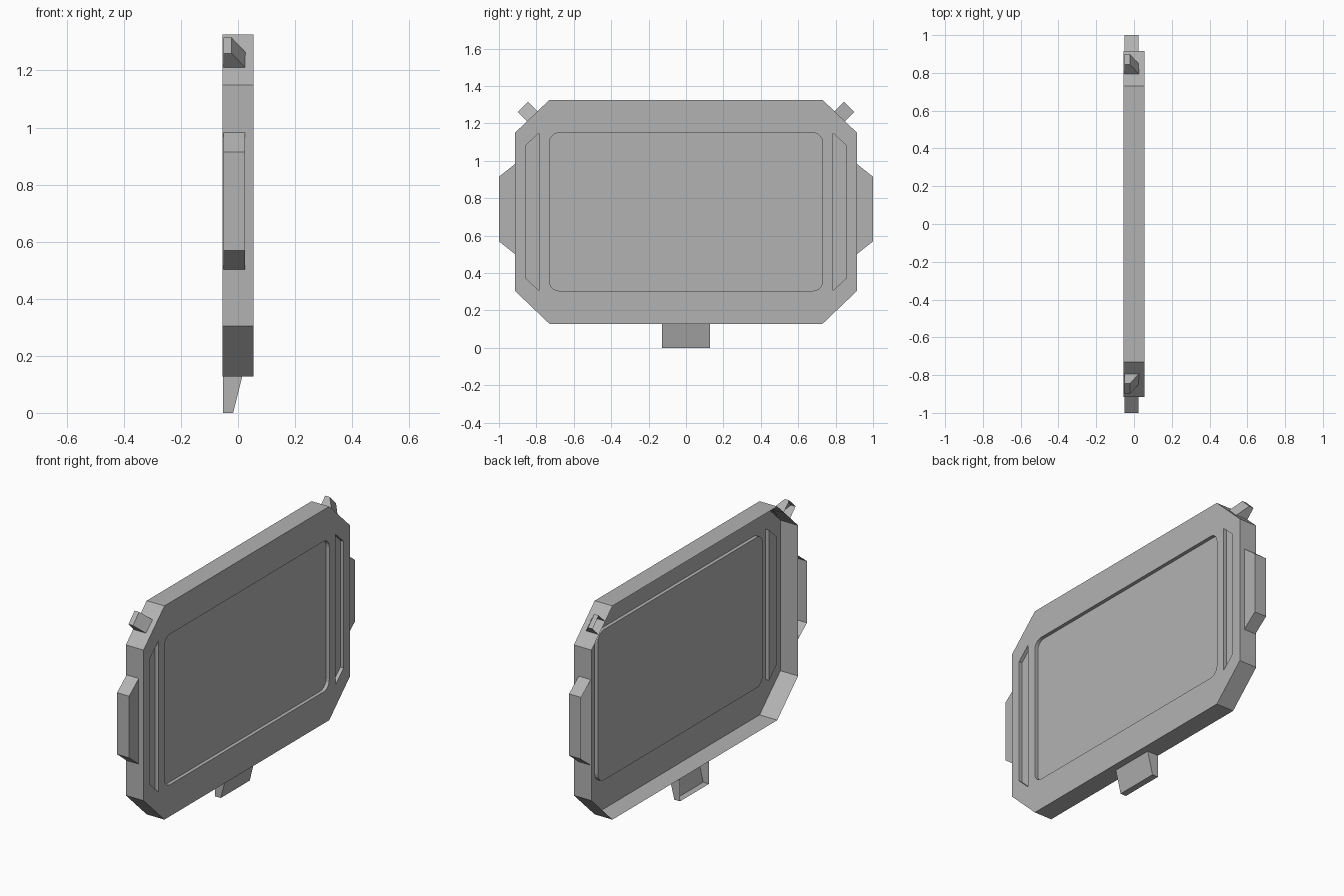
import bpy, bmesh, math
from mathutils import Vector

cube = bpy.data.objects.get("Cube")
if cube:
    bpy.data.objects.remove(cube, do_unlink=True)

grey = bpy.data.materials.new("plain grey")
grey.use_nodes = True
colour = (0.45, 0.45, 0.45, 1)
grey.diffuse_color = colour
grey.node_tree.nodes["Principled BSDF"].inputs["Base Color"].default_value = colour

BACK, FRONT, DEPTH = -0.055, 0.055, 0.02
MID = 0.727  # height of the panel centre


def finish(name, bm):
    mesh = bpy.data.meshes.new(name)
    bm.to_mesh(mesh)
    bm.free()
    mesh.materials.append(grey)
    obj = bpy.data.objects.new(name, mesh)
    bpy.context.collection.objects.link(obj)
    return obj


def ring(bm, points, x):
    """Closed loop of vertices in the plane of the panel."""
    return [bm.verts.new((x, y, z + MID)) for y, z in points]


def bridge(bm, a, b):
    for i in range(len(a)):
        j = (i + 1) % len(a)
        bm.faces.new((a[i], a[j], b[j], b[i]))


def rounded_rect(hy, hz, r, steps=5):
    pts = []
    for k, (sy, sz) in enumerate(((1, 1), (-1, 1), (-1, -1), (1, -1))):
        for s in range(steps + 1):
            a = math.pi / 2 * (k + s / steps)
            pts.append((sy * (hy - r) + r * math.cos(a),
                        sz * (hz - r) + r * math.sin(a)))
    return pts


# Panel shell: chamfered rim, open behind, with sunken screen and side slots
outline = [(0.915, 0.422), (0.73, 0.599), (-0.73, 0.599), (-0.915, 0.422),
           (-0.915, -0.422), (-0.73, -0.599), (0.73, -0.599), (0.915, -0.422)]
slot = [(0.785, 0.422), (0.785, -0.422), (0.857, -0.355), (0.857, 0.355)]
recesses = [rounded_rect(0.73, 0.422, 0.05), slot, [(-y, z) for y, z in slot]]

bm = bmesh.new()
rim = ring(bm, outline, FRONT)
bridge(bm, rim, ring(bm, outline, BACK))
loops = [rim]
for pts in recesses:
    edge, floor = ring(bm, pts, FRONT), ring(bm, pts, FRONT - DEPTH)
    bridge(bm, edge, floor)
    bm.faces.new(floor)
    loops.append(edge)
face_edges = [bm.edges.get((lp[i - 1], lp[i])) for lp in loops for i in range(len(lp))]
bmesh.ops.triangle_fill(bm, use_beauty=True, edges=face_edges, normal=(1, 0, 0))
bmesh.ops.recalc_face_normals(bm, faces=bm.faces)
bm.normal_update()
if max(bm.faces, key=lambda f: f.calc_area()).normal.x < 0:
    bmesh.ops.reverse_faces(bm, faces=bm.faces)
finish("panel_shell", bm)


def tab(name, centre, out, length, base_half, tip_half, base_x, tip_x, back=-0.05):
    """Hollow tab standing out from the rim, open behind."""
    c, out = Vector((0, *centre)), Vector((0, *out)).normalized()
    side = out.cross(Vector((1, 0, 0)))
    bm = bmesh.new()

    def end(origin, half, front):
        return [bm.verts.new(origin + side * s * half + Vector((x, 0, 0)))
                for s, x in ((-1, back), (-1, front), (1, front), (1, back))]

    base = end(c, base_half, base_x)
    tip = end(c + out * length, tip_half, tip_x)
    for i in range(3):
        bm.faces.new((base[i], base[i + 1], tip[i + 1], tip[i]))
    bm.faces.new(tip)
    bmesh.ops.recalc_face_normals(bm, faces=bm.faces)
    bm.normal_update()
    if bm.faces[:][-1].normal.dot(out) < 0:
        bmesh.ops.reverse_faces(bm, faces=bm.faces)
    finish(name, bm)


# Side grips and corner clips, mirrored across the panel
for s, label in ((-1, "front"), (1, "back")):
    tab(label + "_grip", (s * 0.915, 0.742), (s, 0), 0.085, 0.24, 0.173, 0.025, 0.025)
    tab(label + "_corner_clip", (s * 0.82, 1.236), (s, 1), 0.073, 0.039, 0.039, 0.027, -0.022)

# Bottom tab
tab("bottom_tab", (0, 0.128), (0, -1), 0.128, 0.128, 0.128, 0.015, -0.017, -0.053)
